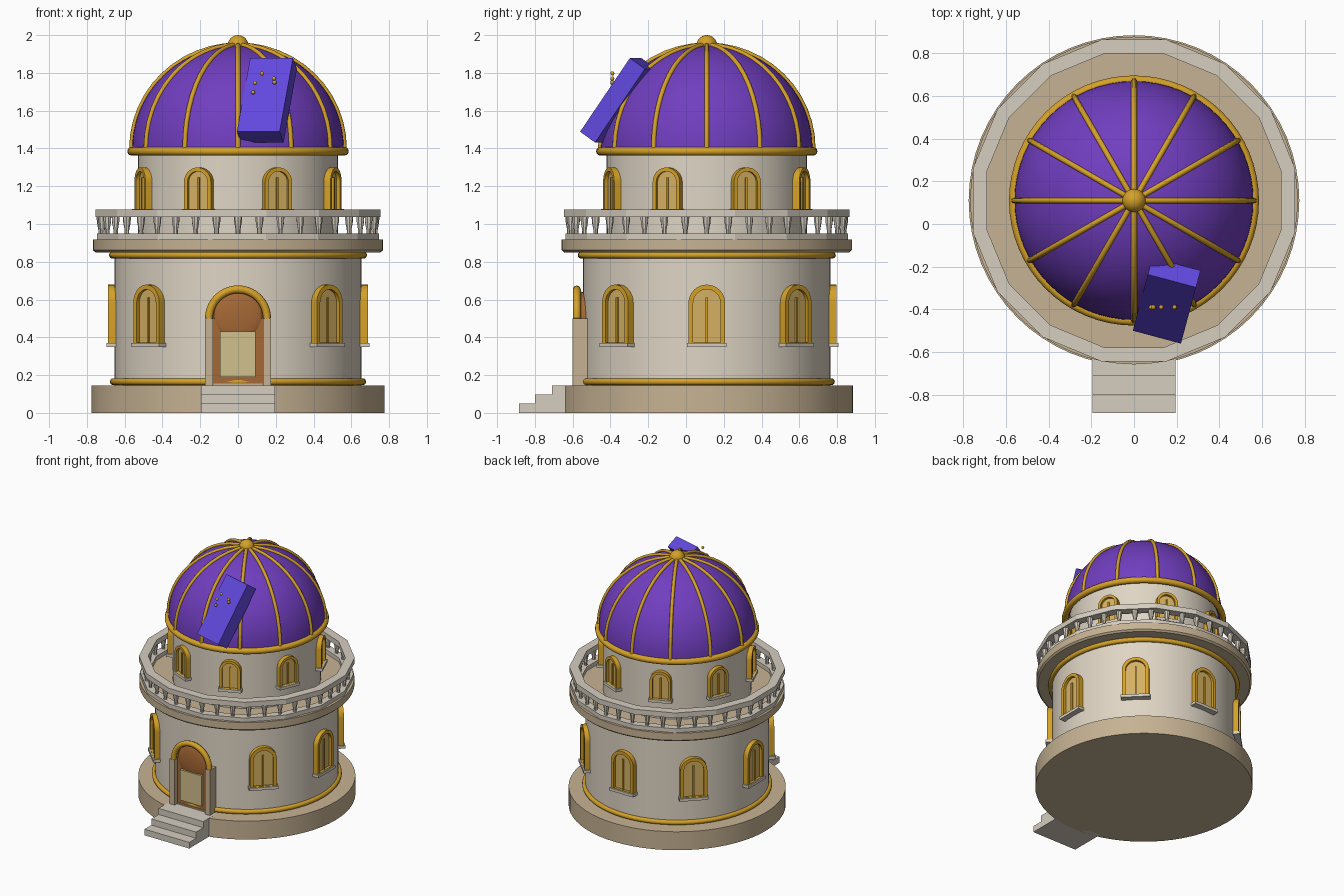
import bpy, bmesh
from math import sin, cos, pi, radians
from mathutils import Matrix, Vector

if "Cube" in bpy.data.objects:
    bpy.data.objects.remove(bpy.data.objects["Cube"])

CY = 0.11                      # tower axis on y
AXIS = Matrix.Translation((0, CY, 0))


def material(name, r, g, b):
    m = bpy.data.materials.new(name)
    m.use_nodes = True
    col = [(c / 255) ** 2.2 for c in (r, g, b)] + [1]
    m.diffuse_color = col
    m.node_tree.nodes["Principled BSDF"].inputs["Base Color"].default_value = col
    return m


WALL = material("cream_wall", 222, 212, 195)
STONE = material("tan_stone", 197, 177, 146)
RAIL = material("pale_stone", 212, 204, 190)
GOLD = material("gold", 212, 160, 44)
DOME = material("dome_purple", 112, 64, 190)
VIOLET = material("shutter_violet", 98, 74, 222)
WOOD = material("door_wood", 164, 104, 56)
GLASS = material("amber_glass", 212, 176, 100)
PANEL = material("pale_panel", 208, 190, 140)


def finish(name, bm, mat, matrix=None, smooth=True):
    bmesh.ops.recalc_face_normals(bm, faces=bm.faces)
    me = bpy.data.meshes.new(name)
    bm.to_mesh(me)
    bm.free()
    if matrix:
        me.transform(matrix)
    me.materials.append(mat)
    ob = bpy.data.objects.new(name, me)
    bpy.context.collection.objects.link(ob)
    if smooth:
        bpy.ops.object.select_all(action='DESELECT')
        ob.select_set(True)
        bpy.context.view_layer.objects.active = ob
        bpy.ops.object.shade_smooth_by_angle(angle=radians(35))
    return ob


def lathe(name, profile, mat, seg=64, matrix=AXIS, closed=False, turn=0, smooth=True):
    """Spin (radius, height) points round z; open profiles get end caps."""
    bm = bmesh.new()
    rings = [[bm.verts.new((r * cos(turn + 2 * pi * i / seg), r * sin(turn + 2 * pi * i / seg), z))
              for i in range(seg)] for r, z in profile]
    pairs = list(zip(rings, rings[1:]))
    if closed:
        pairs.append((rings[-1], rings[0]))
    else:
        bm.faces.new(rings[0])
        bm.faces.new(rings[-1])
    for a, b in pairs:
        for i in range(seg):
            j = (i + 1) % seg
            bm.faces.new((a[i], a[j], b[j], b[i]))
    return finish(name, bm, mat, matrix, smooth)


def torus(name, major, minor, z, mat):
    pts = [(major + minor * cos(k * pi / 6), z + minor * sin(k * pi / 6)) for k in range(12)]
    lathe(name, pts, mat, closed=True)


def box(name, x0, x1, y0, y1, z0, z1, mat, matrix=None):
    bm = bmesh.new()
    bmesh.ops.create_cube(bm, size=1)
    for v in bm.verts:
        v.co = ((x0 + x1) / 2 + v.co.x * (x1 - x0), (y0 + y1) / 2 + v.co.y * (y1 - y0),
                (z0 + z1) / 2 + v.co.z * (z1 - z0))
    return finish(name, bm, mat, matrix, False)


def ball(name, radius, pos, mat, scale=(1, 1, 1), seg=24):
    bm = bmesh.new()
    bmesh.ops.create_uvsphere(bm, u_segments=seg, v_segments=seg // 2, radius=radius)
    finish(name, bm, mat, Matrix.Translation(pos) @ Matrix.Diagonal((*scale, 1)))


def tube(name, points, radius, mat, matrix):
    cu = bpy.data.curves.new(name, 'CURVE')
    cu.dimensions = '3D'
    cu.bevel_depth = radius
    cu.bevel_resolution = 2
    cu.use_fill_caps = True
    sp = cu.splines.new('POLY')
    sp.points.add(len(points) - 1)
    for p, co in zip(sp.points, points):
        p.co = (*co, 1)
    cu.materials.append(mat)
    ob = bpy.data.objects.new(name, cu)
    bpy.context.collection.objects.link(ob)
    ob.matrix_world = matrix


def arch(hw, z0, spring, n=16):
    """Outline of a round-headed opening as (x, z) points."""
    return [(-hw, z0)] + [(-hw * cos(pi * i / n), spring + hw * sin(pi * i / n))
                          for i in range(n + 1)] + [(hw, z0)]


def arch_slab(name, outline, front, back, mat, matrix):
    bm = bmesh.new()
    f = bm.faces.new([bm.verts.new((x, front, z)) for x, z in outline])
    ext = bmesh.ops.extrude_face_region(bm, geom=[f], use_keep_orig=True)
    moved = [v for v in ext["geom"] if isinstance(v, bmesh.types.BMVert)]
    bmesh.ops.translate(bm, verts=moved, vec=(0, back - front, 0))
    finish(name, bm, mat, matrix)


def arch_frame(name, outer, inner, front, back, mat, matrix):
    bm = bmesh.new()
    loops = [[bm.verts.new((x, y, z)) for x, z in o]
             for o, y in ((outer, back), (outer, front), (inner, front), (inner, back))]
    n = len(outer)
    for a, b in zip(loops, loops[1:]):
        for i in range(n):
            j = (i + 1) % n
            bm.faces.new((a[i], a[j], b[j], b[i]))
    finish(name, bm, mat, matrix)


def window(name, angle, r, hw, z0, spring):
    m = AXIS @ Matrix.Rotation(angle, 4, 'Z')
    t = hw * 0.26
    arch_frame(name + "_frame", arch(hw, z0, spring), arch(hw - t, z0 + t / 2, spring),
               -r - 0.032, -r + 0.03, GOLD, m)
    arch_slab(name + "_glass", arch(hw - t / 2, z0 + 0.005, spring), -r - 0.012, -r + 0.03, GLASS, m)
    box(name + "_mullion", -0.006, 0.006, -r - 0.022, -r, z0, spring + hw * 0.3, GOLD, m)
    box(name + "_sill", -hw - 0.008, hw + 0.008, -r - 0.042, -r + 0.03, z0 - 0.012, z0 + 0.01, RAIL, m)


# Round masonry body
lathe("base_plinth", [(0.775, 0), (0.775, 0.145)], STONE)
lathe("lower_drum", [(0.655, 0.14), (0.655, 0.86)], WALL)
lathe("balcony_slab", [(0.755, 0.85), (0.768, 0.862), (0.768, 0.918)], STONE)
lathe("upper_drum", [(0.53, 0.9), (0.53, 1.4)], WALL)
torus("base_ring", 0.66, 0.018, 0.165, GOLD)
torus("cornice_ring", 0.665, 0.018, 0.835, GOLD)
torus("dome_ring", 0.563, 0.023, 1.385, GOLD)

# Balustrade: faceted rails and turned balusters
for label, r0, r1, z0, z1 in (("bottom_rail", 0.705, 0.762, 0.912, 0.95),
                              ("top_rail", 0.703, 0.77, 1.037, 1.078)):
    lathe(label, [(r0, z0), (r1, z0), (r1, z1), (r0, z1)], RAIL, seg=16, closed=True,
          turn=pi / 16, smooth=False)
for k in range(40):
    m = AXIS @ Matrix.Rotation(k * pi / 20, 4, 'Z') @ Matrix.Translation((0, -0.727, 0))
    lathe("baluster", [(0.013, 0.945), (0.012, 0.965), (0.02, 1.01), (0.022, 1.04)], RAIL, 8, m)

# Dome with twelve ribs and a finial
RD, HD, ZD = 0.56, 0.545, 1.4
lathe("dome", [(RD * cos(t), ZD + HD * sin(t)) for t in [i * pi / 40 for i in range(20)] + [1.568]], DOME)
for k in range(12):
    pts = [((RD + 0.003) * cos(i * pi / 24), 0, ZD + (HD + 0.003) * sin(i * pi / 24)) for i in range(13)]
    tube("dome_rib", pts, 0.013, GOLD, AXIS @ Matrix.Rotation(k * pi / 6, 4, 'Z'))
ball("finial", 0.055, (0, CY, 1.945), GOLD)

# Tilted shutter on the dome with small star studs
tilt = Matrix.Translation((0.153, -0.359, 1.655)) @ Matrix.Rotation(radians(-15), 4, 'Z') \
    @ Matrix.Rotation(radians(-35), 4, 'X')
box("dome_shutter", -0.117, 0.117, -0.05, 0.05, -0.238, 0.238, VIOLET, tilt)
for x, z in ((0.127, 1.797), (0.09, 1.747), (0.19, 1.77), (0.193, 1.75), (0.08, 1.697), (0.212, 1.692)):
    ball("star_stud", 0.011, (x, -0.39, z), GOLD, seg=12)

# Windows: seven below (door takes the front), eight above
for k in range(1, 8):
    window("lower_window", k * pi / 4, 0.655, 0.097, 0.36, 0.582)
for k in range(8):
    window("upper_window", (k + 0.5) * pi / 4, 0.53, 0.077, 1.07, 1.222)

# Doorway
box("door_leaf", -0.135, 0.135, -0.565, -0.5, 0.145, 0.5, WOOD)
arch_slab("door_head", arch(0.14, 0.45, 0.5), -0.56, -0.5, WOOD, None)
ball("door_boss", 0.132, (0, -0.555, 0.51), WOOD, (1, 0.2, 1))
box("door_panel", -0.094, 0.092, -0.586, -0.56, 0.19, 0.43, PANEL)
for s in (-1, 1):
    box("door_post", min(s * 0.132, s * 0.175), max(s * 0.132, s * 0.175), -0.6, -0.5, 0.145, 0.5, STONE)
arc = [(0.154 * cos(pi * i / 20), 0, 0.5 + 0.154 * sin(pi * i / 20)) for i in range(21)]
tube("door_arch", arc, 0.021, GOLD, Matrix.Translation((0, -0.578, 0)))
box("door_arch_lining", -0.13, 0.13, -0.572, -0.5, 0.145, 0.155, STONE)

# Entrance steps
for i, y in enumerate((-0.885, -0.8, -0.71)):
    box("step", -0.195, 0.195, y, -0.55, i * 0.0485, (i + 1) * 0.0485, RAIL)
